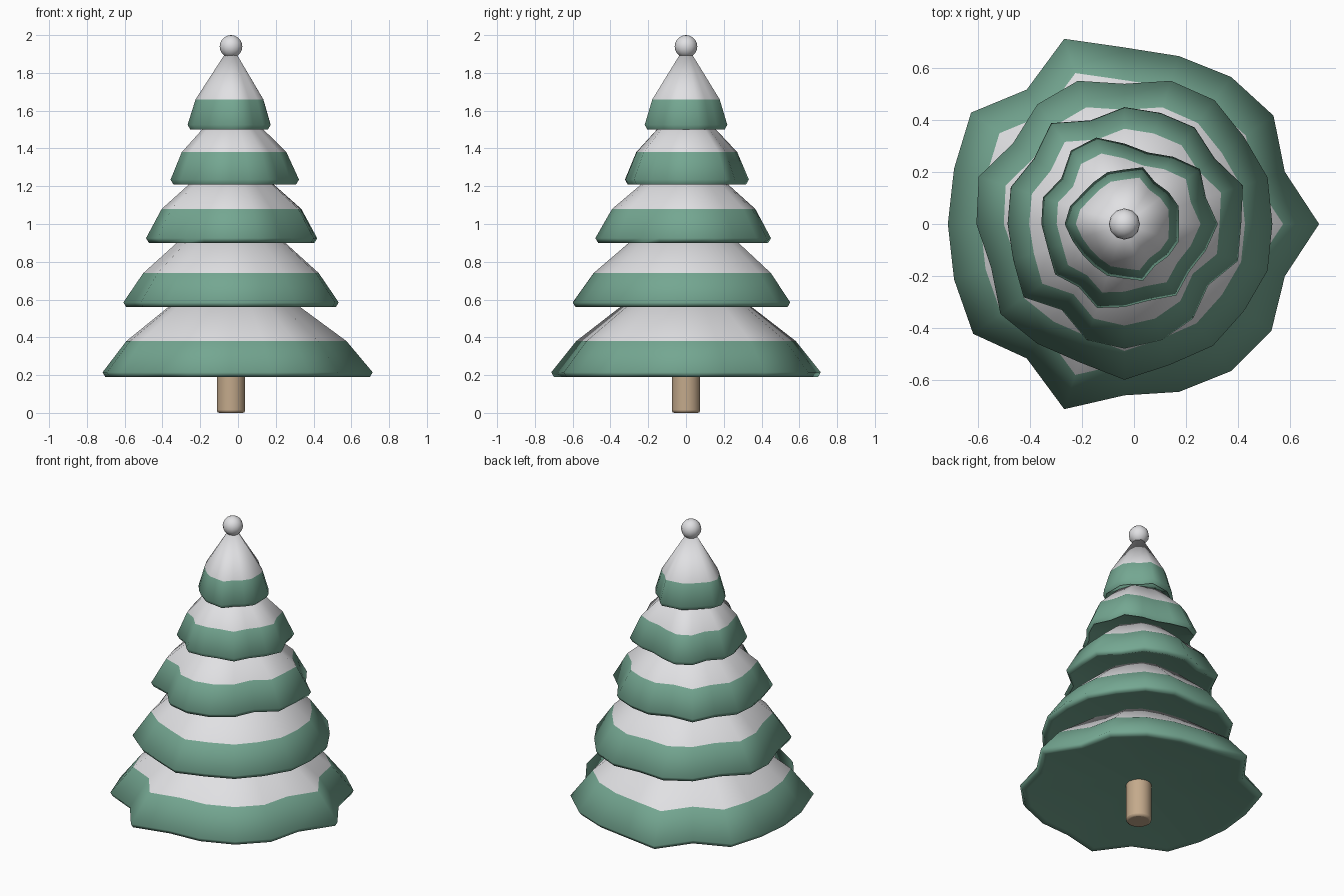
import bpy
import bmesh
from math import cos, sin, pi, radians

CENTRE_X = -0.037
SHOULDER = 0.815  # skirt width at the snow line, relative to its rim

default_cube = bpy.data.objects.get("Cube")
if default_cube:
    bpy.data.objects.remove(default_cube, do_unlink=True)


def make_material(name, colour):
    material = bpy.data.materials.new(name)
    material.use_nodes = True
    material.diffuse_color = (*colour, 1)
    material.node_tree.nodes["Principled BSDF"].inputs["Base Color"].default_value = (*colour, 1)
    return material


green = make_material("needle green", (0.175, 0.385, 0.285))
snow = make_material("snow white", (0.75, 0.75, 0.77))
wood = make_material("trunk brown", (0.55, 0.40, 0.26))


def smooth(obj, angle):
    bpy.ops.object.select_all(action="DESELECT")
    obj.select_set(True)
    bpy.context.view_layer.objects.active = obj
    bpy.ops.object.shade_smooth_by_angle(angle=radians(angle))


def make_tier(name, outline, bottom, snow_line, apex):
    """Wavy branch skirt, hollowed underneath, narrowing to a snowy cone."""
    bm = bmesh.new()
    count = len(outline)
    rim = [r / 100 for r in outline]

    def add_ring(radii, z):
        return [bm.verts.new((r * cos(2 * pi * i / count), r * sin(2 * pi * i / count), z))
                for i, r in enumerate(radii)]

    rings = [add_ring([r * 0.93 for r in rim], bottom + 0.005),
             add_ring([r - 0.015 for r in rim], bottom),
             add_ring(rim, bottom + 0.025),
             add_ring([r * SHOULDER for r in rim], snow_line)]
    hollow = bm.verts.new((0, 0, bottom + 0.06))
    tip = bm.verts.new((0, 0, apex))
    for i in range(count):
        j = (i + 1) % count
        bm.faces.new((rings[0][j], rings[0][i], hollow))
        for low, high in zip(rings, rings[1:]):
            bm.faces.new((low[i], low[j], high[j], high[i]))
        cone_face = bm.faces.new((rings[-1][i], rings[-1][j], tip))
        cone_face.material_index = 1
    mesh = bpy.data.meshes.new(name)
    bm.to_mesh(mesh)
    bm.free()
    mesh.materials.append(green)
    mesh.materials.append(snow)
    obj = bpy.data.objects.new(name, mesh)
    obj.location.x = CENTRE_X
    bpy.context.collection.objects.link(obj)
    smooth(obj, 80)


# Branch tiers: rim radii in hundredths, counter-clockwise from +x
make_tier("bottom_tier",
          [75, 65, 71, 70, 68, 68, 75, 64, 73, 69,
           68, 69, 72, 64, 75, 66, 68, 70, 70, 65], 0.19, 0.38, 0.83)
make_tier("lower_tier",
          [57, 58, 57, 59, 58, 54, 58, 57, 53, 59,
           57, 54, 59, 57, 56, 60, 57, 58, 57, 58], 0.56, 0.74, 1.16)
make_tier("middle_tier",
          [45, 48, 43, 46, 45, 45, 42, 48, 43, 46,
           45, 45, 48, 41, 47, 48, 47, 45, 40, 46], 0.9, 1.08, 1.41)
make_tier("upper_tier",
          [36, 33, 36, 32, 29, 31, 35, 35, 30, 33,
           32, 31, 33, 30, 34, 32, 31, 34, 31, 33], 1.21, 1.38, 1.67)
make_tier("top_tier",
          [21, 22, 21, 20, 23, 21, 21, 20, 20, 22,
           23, 21, 20, 20, 21, 21, 23, 20, 21, 22], 1.5, 1.66, 1.95)

# Trunk with a softened foot, reaching into the hollow
bpy.ops.mesh.primitive_cylinder_add(vertices=20, radius=0.075, depth=0.3,
                                    location=(CENTRE_X, 0, 0.15))
trunk = bpy.context.object
trunk.name = "trunk"
trunk.data.materials.append(wood)
bevel = trunk.modifiers.new("soft_foot", "BEVEL")
bevel.width = 0.012
bevel.segments = 2
bevel.limit_method = "ANGLE"
smooth(trunk, 35)

# Ball on the tip
bpy.ops.mesh.primitive_uv_sphere_add(segments=12, ring_count=10, radius=0.06,
                                     location=(CENTRE_X, 0, 1.94))
ball = bpy.context.object
ball.name = "top_ball"
ball.data.materials.append(snow)
smooth(ball, 60)
